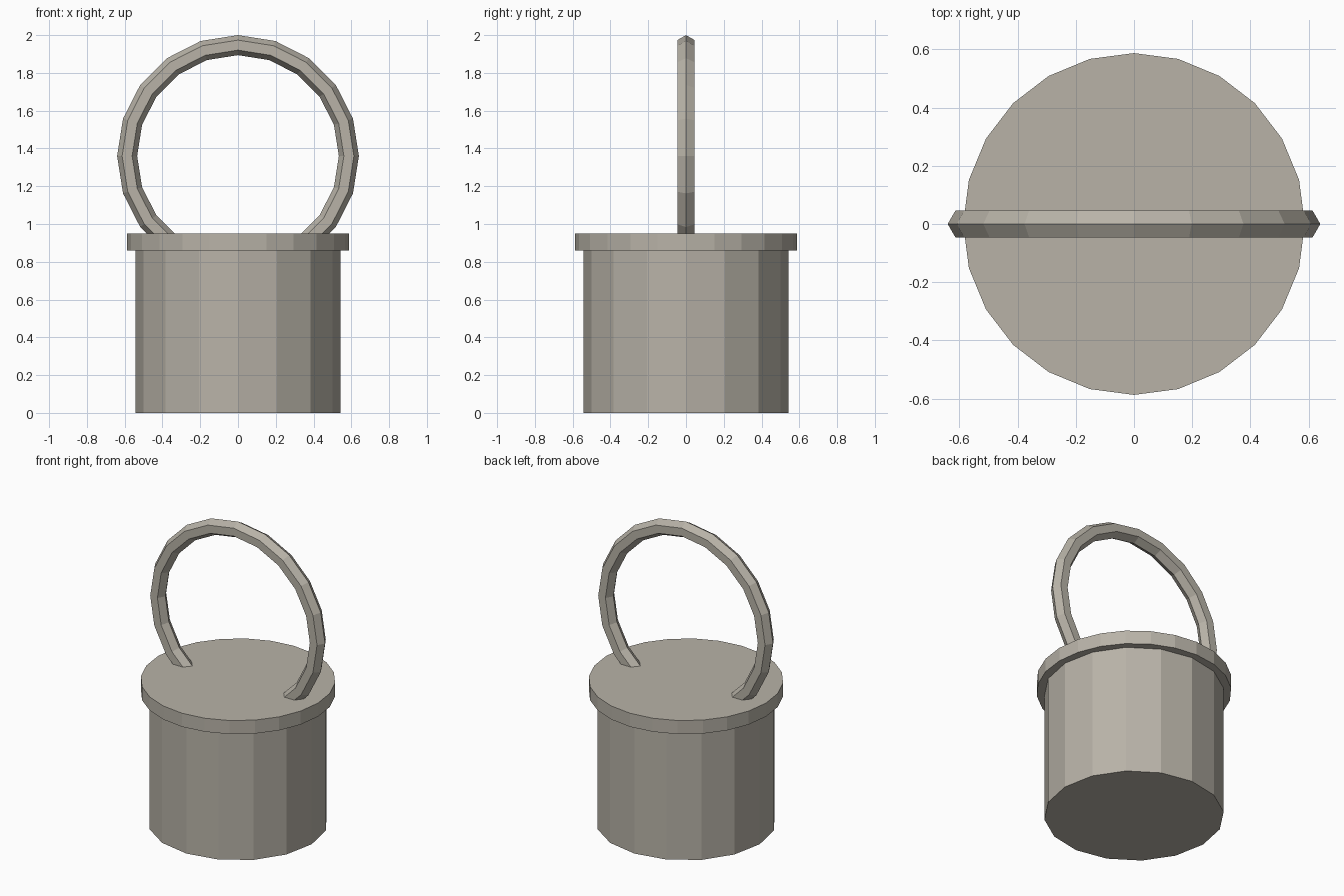
import bpy
from math import pi

if "Cube" in bpy.data.objects:
    bpy.data.objects.remove(bpy.data.objects["Cube"])

# Warm grey metal shared by all parts
metal = bpy.data.materials.new("warm_grey_metal")
metal.diffuse_color = (0.48, 0.45, 0.39, 1)
metal.use_nodes = True
metal.node_tree.nodes["Principled BSDF"].inputs["Base Color"].default_value = metal.diffuse_color


def finish(name):
    """Name the newest object and give it the metal colour."""
    part = bpy.context.object
    part.name = name
    part.data.materials.append(metal)


def drum(name, sides, radius, z0, z1):
    """Upright flat-shaded cylinder between two heights."""
    bpy.ops.mesh.primitive_cylinder_add(
        vertices=sides, radius=radius, depth=z1 - z0, location=(0, 0, (z0 + z1) / 2))
    finish(name)


# Main body and the wider lid on top
drum("body", 16, 0.542, 0.0, 0.86)
drum("lid", 24, 0.587, 0.86, 0.95)

# Hexagonal-section ring handle, its lower part sunk into the body
bpy.ops.mesh.primitive_torus_add(
    major_segments=20, minor_segments=6, major_radius=0.587, minor_radius=0.053,
    location=(0, 0, 1.36), rotation=(pi / 2, 0, 0))
finish("ring_handle")
